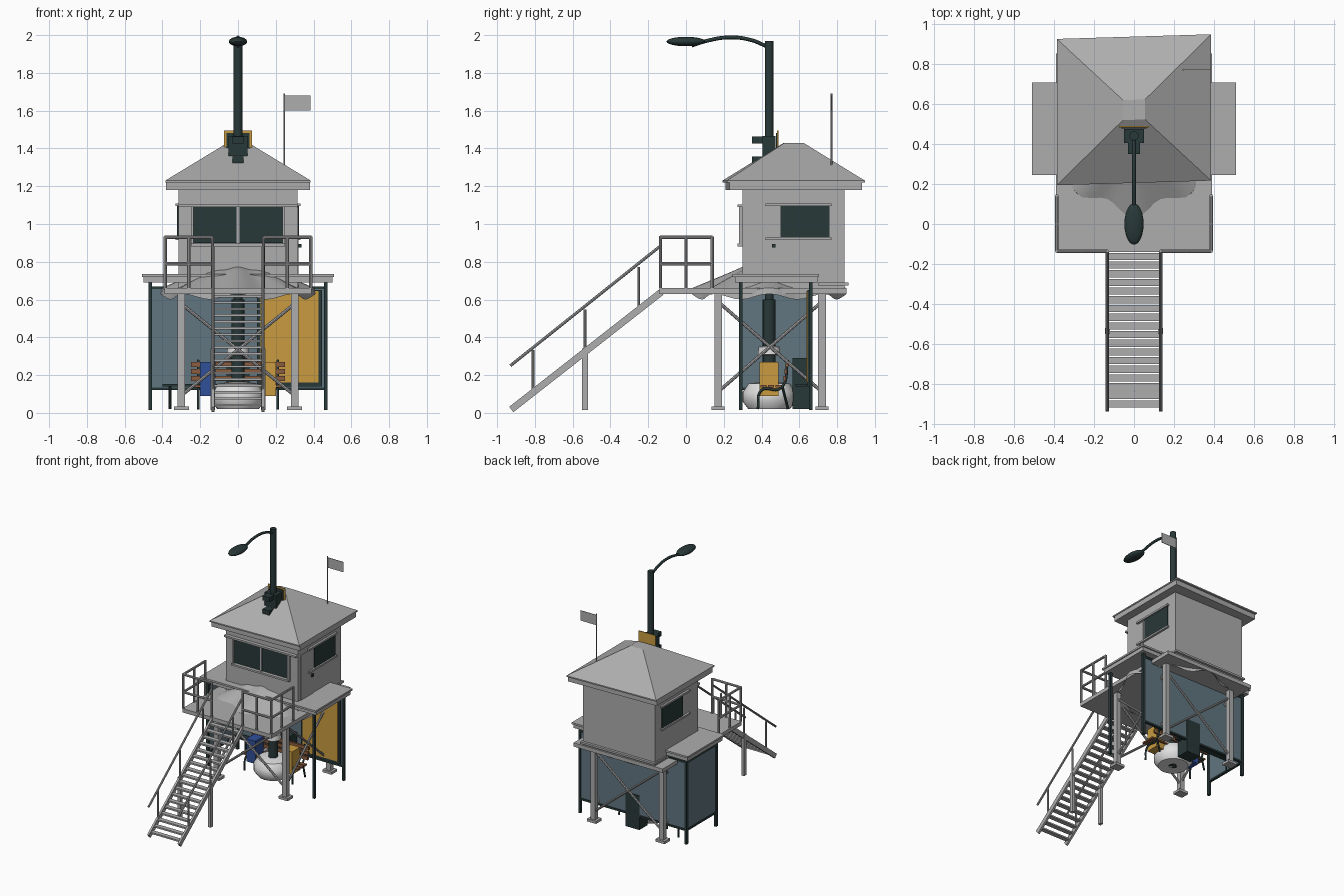
import bpy, bmesh, math
from mathutils import Vector

cube = bpy.data.objects.get("Cube")
if cube:
    bpy.data.objects.remove(cube, do_unlink=True)


def material(name, r, g, b):
    m = bpy.data.materials.new(name)
    m.use_nodes = True
    m.diffuse_color = (r, g, b, 1)
    m.node_tree.nodes["Principled BSDF"].inputs["Base Color"].default_value = (r, g, b, 1)
    return m


GREY = material("painted grey", .42, .42, .42)
DARK = material("dark green metal", .022, .04, .04)
PANEL = material("blue grey panel", .12, .18, .22)
YELLOW = material("yellow", .58, .33, .05)
BLUE = material("blue", .03, .08, .32)
BROWN = material("brown wood", .26, .11, .05)
WHITE = material("white", .75, .75, .75)


def finish(name, bm, mat, smooth=False):
    bmesh.ops.recalc_face_normals(bm, faces=bm.faces)
    me = bpy.data.meshes.new(name)
    bm.to_mesh(me)
    bm.free()
    me.materials.append(mat)
    ob = bpy.data.objects.new(name, me)
    bpy.context.collection.objects.link(ob)
    if smooth:
        bpy.ops.object.select_all(action='DESELECT')
        ob.select_set(True)
        bpy.context.view_layer.objects.active = ob
        bpy.ops.object.shade_smooth_by_angle(angle=math.radians(40))
    return ob


def box(name, x, y, z, mat):
    bm = bmesh.new()
    bmesh.ops.create_cube(bm, size=1)
    for v in bm.verts:
        v.co = [a + (b - a) * (c + .5) for (a, b), c in zip((x, y, z), v.co)]
    return finish(name, bm, mat)


def rod(name, a, b, r, mat, sides=8, flat=None):
    """Round rod, or a bar of half-height r and half-width flat."""
    a, b = Vector(a), Vector(b)
    d = b - a
    bm = bmesh.new()
    if flat:
        bmesh.ops.create_cube(bm, size=2)
        for v in bm.verts:
            v.co = (v.co.x * flat, v.co.y * r, v.co.z * d.length / 2)
    else:
        bmesh.ops.create_cone(bm, cap_ends=True, segments=sides, radius1=r, radius2=r, depth=d.length)
    rot = Vector((0, 0, 1)).rotation_difference(d).to_matrix()
    for v in bm.verts:
        v.co = rot @ v.co + (a + b) / 2
    return finish(name, bm, mat, smooth=not flat)


def lathe(name, profile, centre, mat, sides=32):
    bm = bmesh.new()
    vs = [bm.verts.new((r, 0, z)) for r, z in profile]
    es = [bm.edges.new(p) for p in zip(vs, vs[1:])]
    bmesh.ops.spin(bm, geom=vs + es, axis=(0, 0, 1), cent=(0, 0, 0), steps=sides, angle=math.tau)
    bmesh.ops.remove_doubles(bm, verts=bm.verts, dist=.0005)
    bmesh.ops.translate(bm, verts=bm.verts, vec=centre)
    return finish(name, bm, mat, True)


def tube(name, points, r, mat):
    cu = bpy.data.curves.new(name, 'CURVE')
    cu.dimensions = '3D'
    cu.bevel_depth = r
    cu.bevel_resolution = 2
    cu.use_fill_caps = True
    sp = cu.splines.new('BEZIER')
    sp.bezier_points.add(len(points) - 1)
    for p, co in zip(sp.bezier_points, points):
        p.co = co
        p.handle_left_type = p.handle_right_type = 'AUTO'
    ob = bpy.data.objects.new(name, cu)
    bpy.context.collection.objects.link(ob)
    cu.materials.append(mat)


# Deck, cabin and eaves
box("deck", (-.39, .39), (-.14, .85), (.63, .66), GREY)
box("cabin_walls", (-.315, .315), (.3, .84), (.66, 1.19), GREY)
box("cabin_base_trim", (-.325, .325), (.7, .86), (.675, .69), GREY)

# Hipped roof, slightly skewed, above a slab
for name, levels in (("eave_slab", ((.38, .35, 1.18), (.38, .35, 1.225))),
                     ("hipped_roof", ((.385, .365, 1.22), (.385, .365, 1.23), (.055, .05, 1.43)))):
    bm = bmesh.new()
    rings = [[bm.verts.new((sx * w, .57 + sy * d + .03 * sx * w, z))
              for sx, sy in ((-1, -1), (1, -1), (1, 1), (-1, 1))] for w, d, z in levels]
    for lo, hi in zip(rings, rings[1:]):
        for i in range(4):
            bm.faces.new((lo[i], lo[i - 1], hi[i - 1], hi[i]))
    bm.faces.new(rings[0])
    bm.faces.new(rings[-1])
    finish(name, bm, GREY)

# Windows and frames
for s in (-1, 1):
    box("front_window", sorted((s * .008, s * .235)), (.291, .299), (.9, 1.09), DARK)
    box("front_window_side_frame", sorted((s * .235, s * .25)), (.28, .3), (.88, 1.1), GREY)
    box("side_window", sorted((s * .316, s * .322)), (.5, .76), (.93, 1.095), DARK)
    for z in (.915, 1.095):
        box("side_window_ledge", sorted((s * .315, s * .332)), (.42, .77), (z, z + .014), GREY)
for z in (.882, 1.09):
    box("front_window_ledge", (-.315, .315) if z > 1 else (-.25, .25), (.272, .3), (z, z + .014), GREY)
box("front_window_mullion", (-.008, .008), (.285, .3), (.89, 1.09), GREY)
box("side_door", (.315, .32), (.33, .48), (.66, 1.09), GREY)
box("door_handle", (.32, .335), (.455, .475), (.875, .895), DARK)

# Tower legs with feet and cross braces
for x in (-.3, .3):
    for y in (.17, .72):
        box("tower_leg", (x - .02, x + .02), (y - .02, y + .02), (.02, .63), GREY)
        box("tower_foot", (x - .04, x + .04), (y - .035, y + .035), (.015, .035), GREY)
    for za, zb in ((.58, .12), (.12, .58)):
        rod("side_brace", (x, .18, za), (x, .71, zb), .009, GREY)
for y in (.17, .72):
    for za, zb in ((.57, .1), (.1, .57)):
        rod("cross_brace", (-.29, y, za), (.29, y, zb), .009, GREY)

# Deck railing
for s in (-1, 1):
    for z in (.79, .93):
        rod("front_rail", (s * .135, -.135, z), (s * .385, -.135, z), .009, GREY)
        rod("side_rail", (s * .385, -.135, z), (s * .385, .14, z), .009, GREY)
    for x, y in ((.135, -.135), (.26, -.135), (.385, -.135), (.385, 0), (.385, .14)):
        rod("rail_post", (s * x, y, .66), (s * x, y, .935), .009, GREY)

# Stairs with handrails
for s in (-1, 1):
    x = s * .133
    rod("stair_stringer", (x, -.13, .64), (x, -.925, .018), .018, GREY, flat=.008)
    rod("stair_handrail", (x, -.14, .88), (x, -.93, .25), .008, GREY)
    box("stair_support", (x - .012, x + .012), (-.55, -.52), (.015, .34), GREY)
    for y in (-.81, -.535, -.25):
        z = .64 + (y + .13) * .782
        rod("handrail_post", (x, y, z), (x, y, z + .225), .007, GREY)
STEPS = 18
for i in range(STEPS):
    t = (i + .5) / STEPS
    y, z = -.92 + .78 * t, .025 + .61 * t
    box("stair_tread", (-.13, .13), (y - .018, y + .018), (z - .006, z + .006), GREY)

# Flag
rod("flag_pole", (.245, .77, 1.3), (.245, .77, 1.69), .005, GREY)
box("flag", (.25, .385), (.768, .772), (1.6, 1.68), GREY)

# Shelter under the tower
box("shelter_roof", (-.5, .5), (.26, .695), (.69, .722), GREY)
box("shelter_roof_lip", (-.508, .508), (.245, .705), (.72, .734), GREY)
for x in (-.465, .465):
    for y in (.29, .66):
        box("shelter_post", (x - .01, x + .01), (y - .01, y + .01), (.015, .7), DARK)
box("shelter_back_panel", (-.455, .455), (.655, .665), (.13, .66), PANEL)
box("shelter_side_panel", (-.47, -.46), (.3, .65), (.13, .69), PANEL)
for z in (.12, .655):
    box("back_panel_rail", (-.46, .46), (.65, .67), (z, z + .015), DARK)
    box("side_panel_rail", (-.475, -.455), (.3, .65), (z, z + .015), DARK)
box("poster_frame", (.1, .445), (.643, .654), (.14, .65), DARK)
box("poster", (.12, .425), (.637, .643), (.16, .645), YELLOW)
box("shelter_seat", (-.4, .1), (.58, .64), (.14, .152), DARK)
rod("shelter_seat_leg", (-.36, .61, .02), (-.36, .61, .14), .007, DARK)
box("litter_bin", (-.06, .06), (.565, .67), (.02, .29), DARK)

# Scalloped parasol
bm = bmesh.new()
N = 64
apex = bm.verts.new((0, .44, .835))
rings = []
for k in range(3):
    ring = []
    for i in range(N):
        a = math.tau * i / N
        c = math.cos(4 * a) ** 2
        r = (.2, .38, .385)[k] + (0, .025, .025)[k] * c
        z = (.735, .64, .60)[k] + (.012, .022, .03)[k] * c
        ring.append(bm.verts.new((r * math.cos(a), .44 + r * math.sin(a), z)))
    rings.append(ring)
for i in range(N):
    bm.faces.new((apex, rings[0][i - 1], rings[0][i]))
    for lo, hi in zip(rings, rings[1:]):
        bm.faces.new((lo[i - 1], hi[i - 1], hi[i], lo[i]))
finish("parasol_canopy", bm, GREY, True)

# Round planter, bench and two boxes around the lamp post
lathe("planter", ((0, .02), (.11, .02), (.14, .06), (.14, .11), (.11, .155), (.03, .165), (0, .165)), (0, .44, 0), WHITE)
lathe("post_collar", ((.02, .3), (.06, .31), (.055, .35), (.02, .355)), (0, .44, 0), WHITE)
for s, mat in ((-1, BLUE), (1, YELLOW)):
    box("news_box", sorted((s * .12, s * .2)), (.39, .49), (.09, .27), mat)
    tube("bench_leg", ((s * .21, .38, .02), (s * .21, .4, .12), (s * .21, .5, .13), (s * .21, .54, .28)), .007, DARK)
    rod("bench_back_leg", (s * .21, .54, .02), (s * .21, .51, .14), .007, DARK)
for i in range(3):
    z = .17 + .037 * i
    box("bench_back_slat", (-.25, .25), (.515 + i * .006, .53 + i * .006), (z, z + .026), BROWN)
    box("bench_seat_slat", (-.25, .25), (.395 + i * .04, .425 + i * .04), (.135, .147), BROWN)

# Street lamp
rod("lamp_post", (0, .44, .02), (0, .44, 1.97), .023, DARK, 16)
rod("lamp_post_base", (0, .44, .02), (0, .44, .6), .034, DARK, 16)
tube("lamp_arm", ((0, .44, 1.935), (0, .34, 1.975), (0, .23, 1.988), (0, .12, 1.972), (0, .03, 1.945)), .01, DARK)
bm = bmesh.new()
bmesh.ops.create_uvsphere(bm, u_segments=24, v_segments=12, radius=1)
for v in bm.verts:
    v.co = (v.co.x * .048, v.co.y * .103, 1.966 + v.co.z * .025)
finish("lamp_head", bm, DARK, True)

# Equipment and sign on the lamp post
box("control_box", (-.05, .05), (.405, .475), (1.36, 1.465), DARK)
for z in (1.34, 1.445):
    box("camera", (-.03, .03), (.35, .42), (z - .018, z + .018), DARK)
box("yellow_sign", (-.075, .075), (.482, .489), (1.38, 1.495), YELLOW)
box("sign_dark_face", (-.062, .062), (.476, .482), (1.39, 1.483), DARK)
